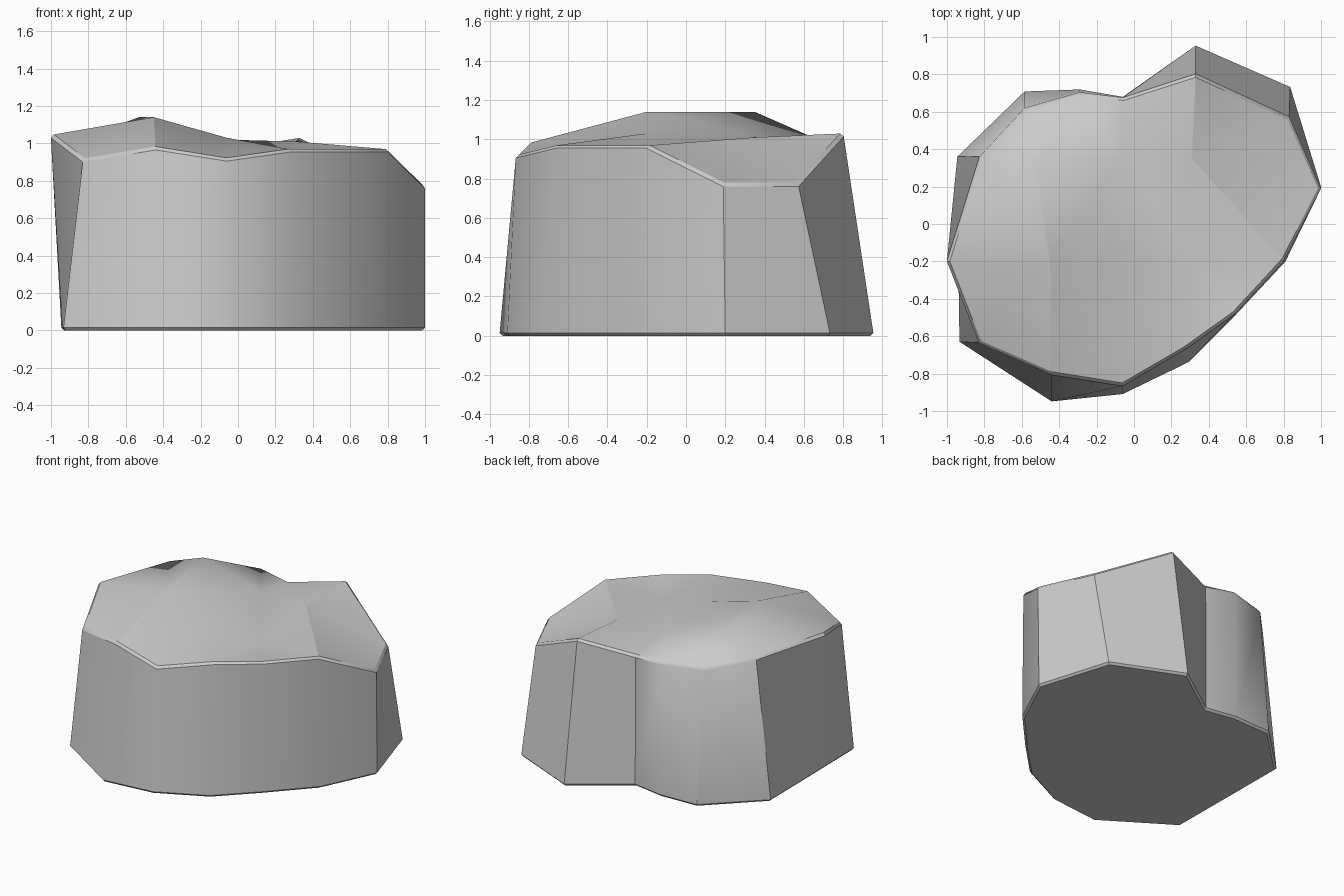
import bpy, bmesh, math
from mathutils import Vector
from mathutils.geometry import delaunay_2d_cdt

if "Cube" in bpy.data.objects:
    bpy.data.objects.remove(bpy.data.objects["Cube"])

# Rim outline, counter-clockwise: base (x, y), top (x, y, z)
outline = [
    (-0.935, -0.63, -0.83, -0.635, 0.915), (-0.44, -0.95, -0.44, -0.805, 0.98),
    (-0.06, -0.91, -0.06, -0.865, 0.92), (0.29, -0.74, 0.29, -0.66, 0.97),
    (0.54, -0.49, 0.54, -0.48, 0.97), (0.81, -0.20, 0.80, -0.20, 0.97),
    (1.0, 0.20, 1.0, 0.19, 0.775), (0.835, 0.735, 0.83, 0.57, 0.775),
    (0.33, 0.955, 0.33, 0.80, 1.03), (-0.06, 0.68, -0.06, 0.675, 0.965),
    (-0.29, 0.72, -0.29, 0.705, 0.985), (-0.585, 0.71, -0.585, 0.62, 0.985),
    (-0.945, 0.36, -0.825, 0.36, 1.03), (-0.94, -0.20, -1.0, -0.20, 1.045),
]
# Bumps and hollows inside the top surface
crown = [(-0.45, -0.20, 1.14), (-0.53, 0.35, 1.14), (-0.06, -0.20, 1.03),
         (-0.06, 0.35, 1.02), (0.31, 0.35, 1.01), (0.31, -0.20, 0.935)]

n = len(outline)
bm = bmesh.new()
base = [bm.verts.new((p[0], p[1], 0)) for p in outline]
top_points = [p[2:] for p in outline] + crown
top = [bm.verts.new(p) for p in top_points]

# Base and side walls
bm.faces.new(base[::-1])
for i in range(n):
    j = (i + 1) % n
    bm.faces.new((base[i], base[j], top[j], top[i]))

# Uneven top, triangulated inside the rim
rim = [(i, (i + 1) % n) for i in range(n)]
tris = delaunay_2d_cdt([Vector(p[:2]) for p in top_points], rim, [], 1, 1e-5)
source = tris[3]
for f in tris[2]:
    bm.faces.new([top[source[k][0]] for k in f])
bmesh.ops.recalc_face_normals(bm, faces=bm.faces)

# Narrow chamfer around the top and bottom rims
edges = [bm.edges.get((ring[a], ring[b])) for ring in (base, top) for a, b in rim]
bmesh.ops.bevel(bm, geom=edges, offset=0.015, segments=1, affect='EDGES',
                profile=0.5, clamp_overlap=True)

mesh = bpy.data.meshes.new("rock")
bm.to_mesh(mesh)
bm.free()
rock = bpy.data.objects.new("rock", mesh)
bpy.context.collection.objects.link(rock)
bpy.context.view_layer.objects.active = rock
rock.select_set(True)
bpy.ops.object.shade_smooth_by_angle(angle=math.radians(30))
